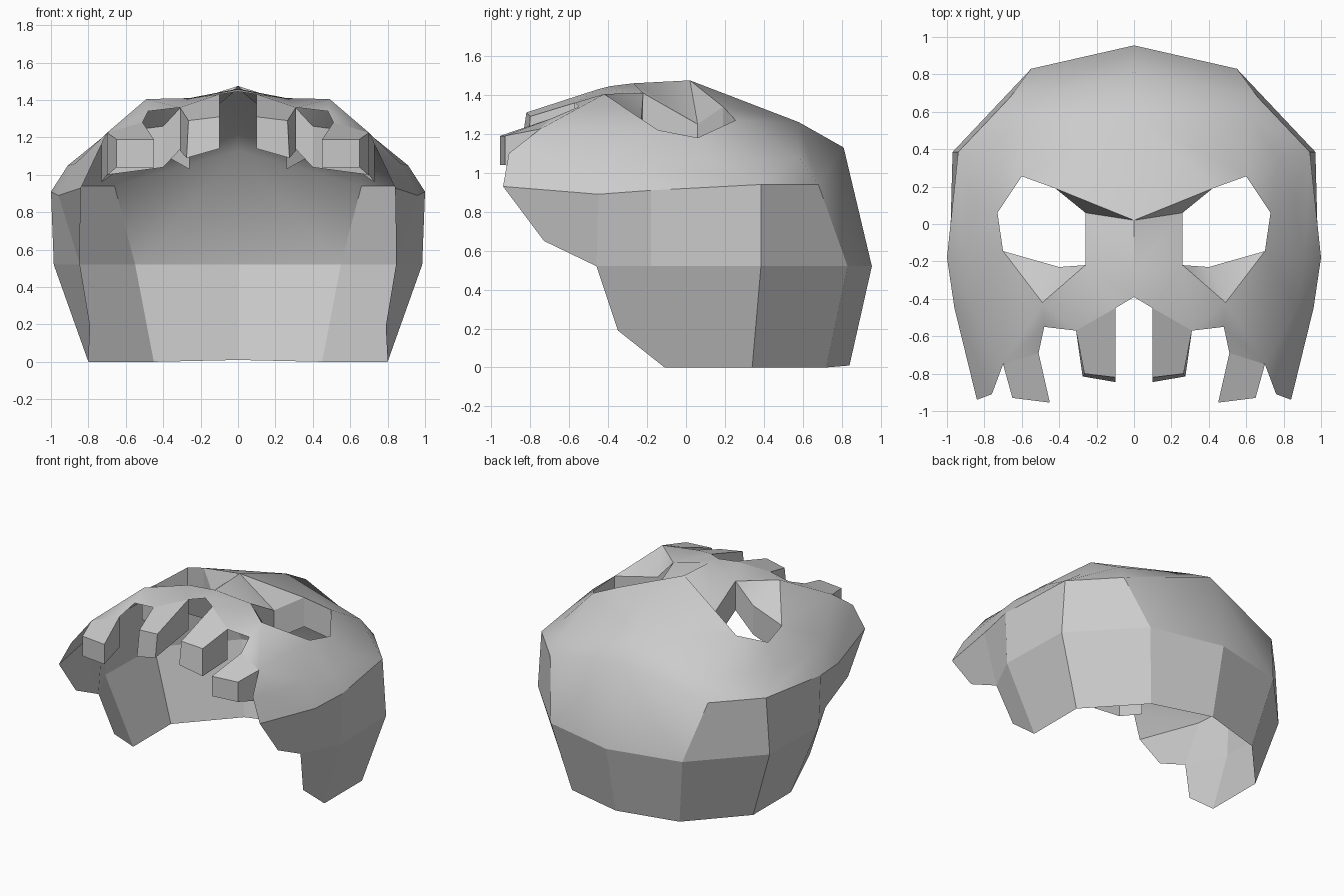
import bpy, bmesh, math
from mathutils import Vector

if "Cube" in bpy.data.objects:
    bpy.data.objects.remove(bpy.data.objects["Cube"])


def strips_to_object(name, strips, smooth_names=False, crease=42):
    """Bridge pairs of polylines (repeated points give triangles), mirror in x."""
    bm = bmesh.new()
    for side in (1, -1):
        for a, b, smooth in strips:
            for i in range(len(a) - 1):
                quad = []
                for p in (a[i], a[i + 1], b[i + 1], b[i]):
                    if p not in quad:
                        quad.append(p)
                if len(quad) < 3:
                    continue
                f = bm.faces.new([bm.verts.new((side * p[0], p[1], p[2])) for p in quad])
                f.smooth = smooth
    bmesh.ops.remove_doubles(bm, verts=bm.verts, dist=0.0005)
    bmesh.ops.recalc_face_normals(bm, faces=bm.faces)
    top = max(bm.faces, key=lambda f: f.calc_center_median().z)
    if top.normal.z < 0:
        bmesh.ops.reverse_faces(bm, faces=bm.faces)
    for e in bm.edges:
        if len(e.link_faces) == 2:
            flat = not all(f.smooth for f in e.link_faces)
            if flat or e.calc_face_angle() > math.radians(crease):
                e.smooth = False
    me = bpy.data.meshes.new(name)
    bm.to_mesh(me)
    bm.free()
    ob = bpy.data.objects.new(name, me)
    bpy.context.collection.objects.link(ob)
    return ob


def drop(p, d):
    return (p[0], p[1], p[2] - d)


# Centre ridge, nose to back
nose, r1, r2, r3, r4 = [(0, y, z) for y, z in
                        ((-.39, 1.445), (-.27, 1.46), (.02, 1.475), (.58, 1.26), (.81, 1.13))]
# Eye rim
eye = [(.26, -.22, 1.41), (.26, .06, 1.25), (.42, .19, 1.34), (.60, .255, 1.27),
       (.73, .06, 1.18), (.70, -.145, 1.22), (.40, -.23, 1.26)]
e0, e1, e2, e3, e4, e5, e6 = eye
# Front fringe and cheek
t1, t2, t3 = (.10, -.45, 1.43), (.31, -.57, 1.36), (.48, -.55, 1.34)
t4, t5, cheek = (.51, -.69, 1.28), (.70, -.75, 1.225), (.49, -.42, 1.405)
# Brow band, upper and lower edge
b0, b1, b2, b3, b4 = brow = [(.76, -.91, 1.10), (.87, -.45, 1.06), (.91, -.19, 1.05),
                             (.86, .12, 1.06), (.77, .36, 1.07)]
a0, a1, a2 = (.84, -.94, .93), (.96, -.45, .89), (1.0, -.18, .91)
crown = (.62, .58, 1.08)
k1, k2 = (.66, .68, .94), (.94, .385, .94)
# Middle and bottom rings, back to front
c0, c1, c2, c3, c4 = [(0, .955, .52), (.55, .83, .52), (.97, .385, .52),
                      (.985, -.18, .52), (.845, -.46, .52)]
m = (.845, -.73, .65)
d0, d1, d2, d3, d4 = [(0, .84, .01), (.45, .72, 0), (.80, .34, 0),
                      (.80, -.11, 0), (.79, -.35, .19)]

# Helmet shell
strips_to_object("helmet_shell", [
    # face plate around the eye
    ([r1, r2, r2, r3, crown, b4, b3, b2, b2, b1, t5, cheek, cheek, cheek, t2, t1, nose, r1],
     [e0, e1, e2, e2, e3, e3, e4, e4, e5, e5, e5, e5, e6, e0, e0, e0, e0, e0], True),
    ([t2, t3, t4], [cheek, cheek, t5], True),
    ([b0, b1], [t5, t5], True),
    # brow band and upper back
    (brow, [a0, a1, a2, k2, k2], True),
    ([r3, crown], [r4, k1], True),
    ([crown, b4], [k1, k2], True),
    ([r4, k1], [c0, c1], True),
    # flat side and back panels
    ([k1, k2, a2], [c1, c2, c3], False),
    ([a2, a1, a0], [c3, c4, m], False),
    ([c0, c1, c2, c3, c4], [d0, d1, d2, d3, d4], False),
])

# Eye socket walls
loop = eye + [e0]
strips_to_object("eye_socket_walls", [(loop, [drop(p, .22) for p in loop], False)])


# Teeth: open-bottomed blocks hanging from the fringe
def tooth(name, root_in, root_out, tip_in, tip_out, low_in, low_out):
    top = [root_in, tip_in, tip_out, root_out]
    low = [drop(root_in, .23), low_in, low_out, drop(root_out, .23)]
    strips_to_object(name, [(top, low, False),
                            ([root_in, root_out], [tip_in, tip_out], False)])


tooth("inner_teeth", t1, t2, (.10, -.82, 1.31), (.265, -.80, 1.29),
      (.10, -.845, 1.14), (.275, -.815, 1.09))
tooth("outer_teeth", t4, t5, (.45, -.955, 1.19), (.65, -.93, 1.19),
      (.45, -.955, 1.04), (.65, -.93, 1.04))
